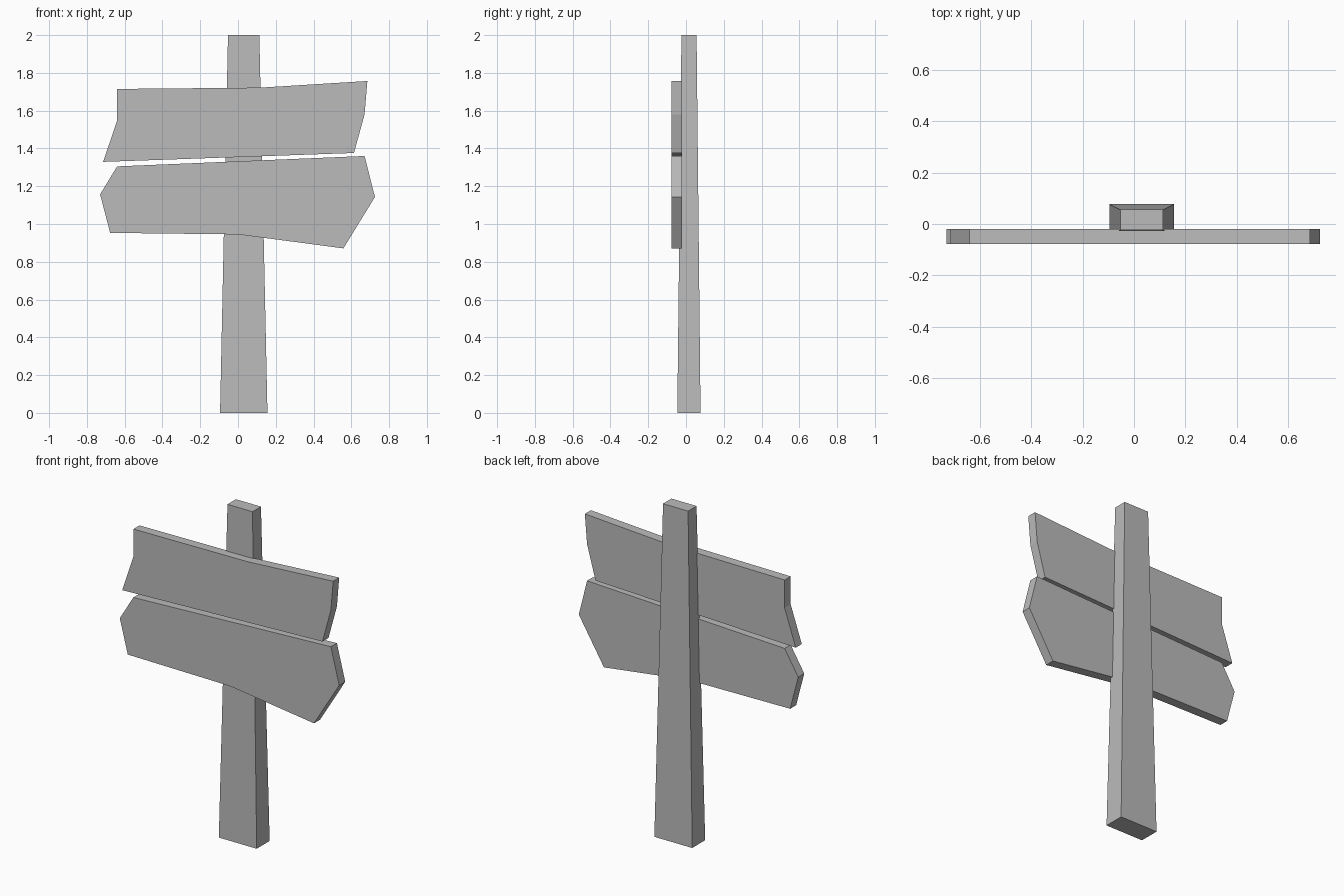
import bpy
import bmesh

cube = bpy.data.objects.get("Cube")
if cube:
    bpy.data.objects.remove(cube, do_unlink=True)

# Single plain grey
GREY = (0.5, 0.5, 0.5, 1)
grey = bpy.data.materials.new("plain grey")
grey.use_nodes = True
grey.diffuse_color = GREY
grey.node_tree.nodes["Principled BSDF"].inputs["Base Color"].default_value = GREY


def loft(name, first, second):
    """Closed solid joining two matching outlines."""
    bm = bmesh.new()
    a = [bm.verts.new(p) for p in first]
    b = [bm.verts.new(p) for p in second]
    bm.faces.new(a)
    bm.faces.new(b[::-1])
    for i in range(len(a)):
        j = (i + 1) % len(a)
        bm.faces.new((a[i], b[i], b[j], a[j]))
    bmesh.ops.recalc_face_normals(bm, faces=bm.faces)
    mesh = bpy.data.meshes.new(name)
    bm.to_mesh(mesh)
    bm.free()
    mesh.materials.append(grey)
    obj = bpy.data.objects.new(name, mesh)
    bpy.context.collection.objects.link(obj)
    return obj


def rectangle(x0, x1, y0, y1, z):
    return [(x0, y0, z), (x1, y0, z), (x1, y1, z), (x0, y1, z)]


def board(name, outline, front=-0.077, back=-0.02):
    return loft(name, [(x, front, z) for x, z in outline],
                [(x, back, z) for x, z in outline])


# Tapered post
loft("post", rectangle(-0.095, 0.156, -0.046, 0.077, 0),
     rectangle(-0.053, 0.113, -0.024, 0.056, 2))

# Rough-cut sign boards, outlines in x and z
board("upper_board", [(-0.64, 1.715), (0.12, 1.722), (0.685, 1.757), (0.67, 1.58),
                      (0.614, 1.376), (-0.714, 1.329), (-0.64, 1.548)])
board("lower_board", [(-0.64, 1.305), (0.67, 1.36), (0.725, 1.143), (0.558, 0.871),
                      (0, 0.945), (-0.677, 0.953), (-0.73, 1.157)])
